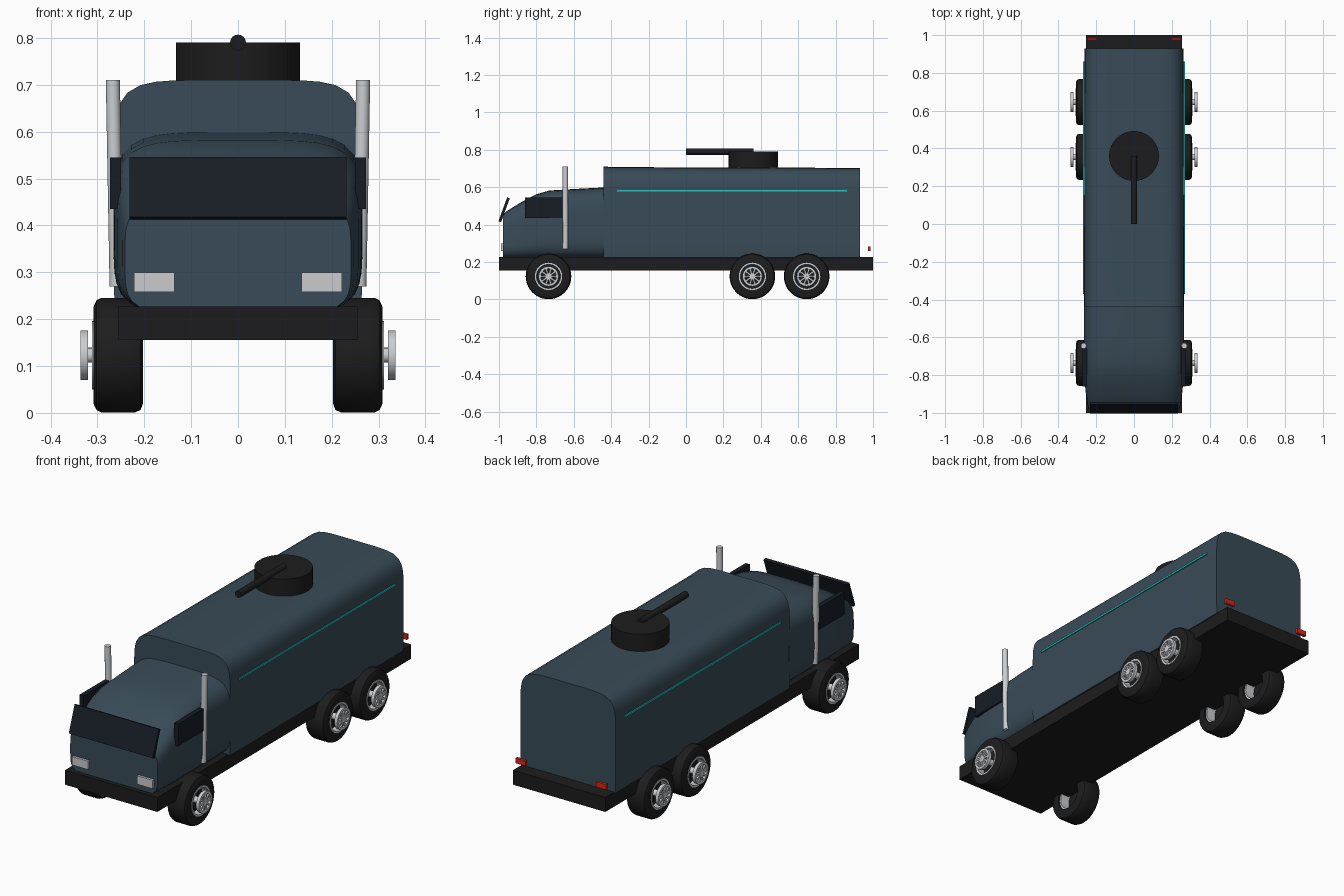
import bpy, bmesh, math
from mathutils import Matrix, Vector

if "Cube" in bpy.data.objects:
    bpy.data.objects.remove(bpy.data.objects["Cube"])


def mat(name, r, g, b):
    m = bpy.data.materials.new(name)
    m.diffuse_color = (r, g, b, 1)
    m.use_nodes = True
    m.node_tree.nodes["Principled BSDF"].inputs["Base Color"].default_value = m.diffuse_color
    return m


BODY = mat("body_blue", 0.04, 0.07, 0.095)
BLACK = mat("black", 0.012, 0.012, 0.013)
GLASS = mat("glass", 0.008, 0.012, 0.018)
CHROME = mat("chrome", 0.6, 0.62, 0.64)
LAMP = mat("lamp", 0.75, 0.77, 0.78)
TEAL = mat("teal", 0.02, 0.55, 0.55)
RED = mat("red", 0.7, 0.02, 0.01)


def finish(name, bm, m):
    bmesh.ops.recalc_face_normals(bm, faces=bm.faces)
    me = bpy.data.meshes.new(name)
    bm.to_mesh(me)
    bm.free()
    me.materials.append(m)
    ob = bpy.data.objects.new(name, me)
    bpy.context.collection.objects.link(ob)
    return ob


def box(name, lo, hi, m, tilt=0):
    lo, hi = Vector(lo), Vector(hi)
    bm = bmesh.new()
    bmesh.ops.create_cube(bm, size=1, matrix=Matrix.Translation((lo + hi) / 2)
                          @ Matrix.Rotation(tilt, 4, 'X') @ Matrix.Diagonal((*(hi - lo), 1)))
    return finish(name, bm, m)


def rod(name, a, b, r, m, sides=24):
    a, b = Vector(a), Vector(b)
    bm = bmesh.new()
    bmesh.ops.create_cone(bm, cap_ends=True, segments=sides, radius1=r, radius2=r, depth=(b - a).length,
                          matrix=Matrix.Translation((a + b) / 2) @ (b - a).to_track_quat('Z', 'Y').to_matrix().to_4x4())
    return finish(name, bm, m)


def lathe(bm, profile, s, y, z, sides=40):
    # closed (x, radius) profile turned round an axle along x
    rings = [[bm.verts.new((s * x, y + r * math.cos(t), z + r * math.sin(t))) for x, r in profile]
             for t in (2 * math.pi * i / sides for i in range(sides))]
    n = len(profile)
    for i in range(sides):
        p, q = rings[i], rings[(i + 1) % sides]
        for j in range(n):
            k = (j + 1) % n
            bm.faces.new((p[j], p[k], q[k], q[j]))


def loft(name, sections, n_top, n_bottom, m):
    # rounded sections (y, half width, z low, z high) joined along y
    bm = bmesh.new()
    rings = []
    for y, a, z0, z1 in sections:
        ring = []
        c, h = (z0 + z1) / 2, (z1 - z0) / 2
        for i in range(64):
            t = 2 * math.pi * i / 64
            co, si = math.cos(t), math.sin(t)
            n = n_top if si >= 0 else n_bottom
            k = (abs(co) ** n + abs(si) ** n) ** (-1 / n)
            ring.append(bm.verts.new((a * k * co, y, c + h * k * si)))
        rings.append(ring)
    for p, q in zip(rings, rings[1:]):
        for i in range(64):
            j = (i + 1) % 64
            bm.faces.new((p[i], p[j], q[j], q[i]))
    bm.faces.new(rings[0])
    bm.faces.new(rings[-1])
    return finish(name, bm, m)


# Chassis and main bodies
box("chassis", (-.255, -1, .155), (.255, 1, .227), BLACK)
loft("cargo_body", [(-.44, .265, .22, .71), (-.36, .265, .22, .707), (.93, .263, .22, .703)], 6, 60, BODY)
loft("cab", [(-.978, .241, .21, .455), (-.955, .247, .21, .474), (-.88, .257, .21, .52), (-.80, .263, .21, .562),
             (-.73, .265, .21, .582), (-.6, .266, .21, .59), (-.43, .266, .21, .599)], 4.5, 5, BODY)

# Windshield panel, leaning back
box("windshield", (-.232, -.98, .411), (.232, -.965, .547), GLASS, math.radians(-20))

# Roof turret
rod("turret", (0, .36, .70), (0, .36, .79), .132, BLACK, 40)
rod("turret_barrel", (0, 0, .79), (0, .36, .79), .017, BLACK, 16)

# Tyre and rim profiles, wheel face parts
TYRE = [(.203, .072), (.203, .104), (.208, .117), (.22, .122), (.292, .122),
        (.302, .117), (.308, .104), (.308, .072)]
RIM = [(.212, .064), (.212, .073), (.311, .073), (.311, .064)]
DISC = [(.262, .001), (.262, .07), (.272, .07), (.272, .001)]
RING = [(.32, .041), (.32, .053), (.336, .053), (.336, .041)]
HUB = [(.265, .001), (.265, .016), (.336, .016), (.336, .001)]

for s, side in ((1, "right"), (-1, "left")):
    # Paired details on both flanks
    def pair(name, x0, x1, y0, y1, z0, z1, m):
        a, b = sorted((s * x0, s * x1))
        box(f"{name}_{side}", (a, y0, z0), (b, y1, z1), m)
    pair("side_window", .25, .273, -.86, -.66, .435, .545, GLASS)
    pair("headlight", .135, .222, -.99, -.965, .258, .30, LAMP)
    pair("tail_light", .195, .25, .973, .986, .258, .284, RED)
    pair("side_stripe", .255, .269, -.37, .86, .576, .585, TEAL)
    rod(f"exhaust_{side}", (s * .259, -.645, .27), (s * .267, -.645, .71), .015, CHROME, 12)

    # Wheels
    for y, pos in ((-.735, "front"), (.355, "middle"), (.645, "rear")):
        z = .123
        bm = bmesh.new()
        lathe(bm, TYRE, s, y, z)
        finish(f"tyre_{pos}_{side}", bm, BLACK)
        bm = bmesh.new()
        lathe(bm, RIM, s, y, z)
        finish(f"rim_{pos}_{side}", bm, CHROME)
        bm = bmesh.new()
        lathe(bm, DISC, s, y, z)
        finish(f"wheel_back_{pos}_{side}", bm, BLACK)
        bm = bmesh.new()
        lathe(bm, RING, s, y, z)
        lathe(bm, HUB, s, y, z, 20)
        for i in range(10):
            bmesh.ops.create_cube(bm, size=1, matrix=Matrix.Translation((s * .328, y, z))
                                  @ Matrix.Rotation(2 * math.pi * i / 10, 4, 'X')
                                  @ Matrix.Translation((0, .029, 0)) @ Matrix.Diagonal((.012, .03, .009, 1)))
        finish(f"wheel_face_{pos}_{side}", bm, CHROME)

# Smooth shading with sharp edges kept
for ob in bpy.context.scene.objects:
    ob.select_set(True)
    bpy.context.view_layer.objects.active = ob
bpy.ops.object.shade_smooth_by_angle(angle=math.radians(35))
